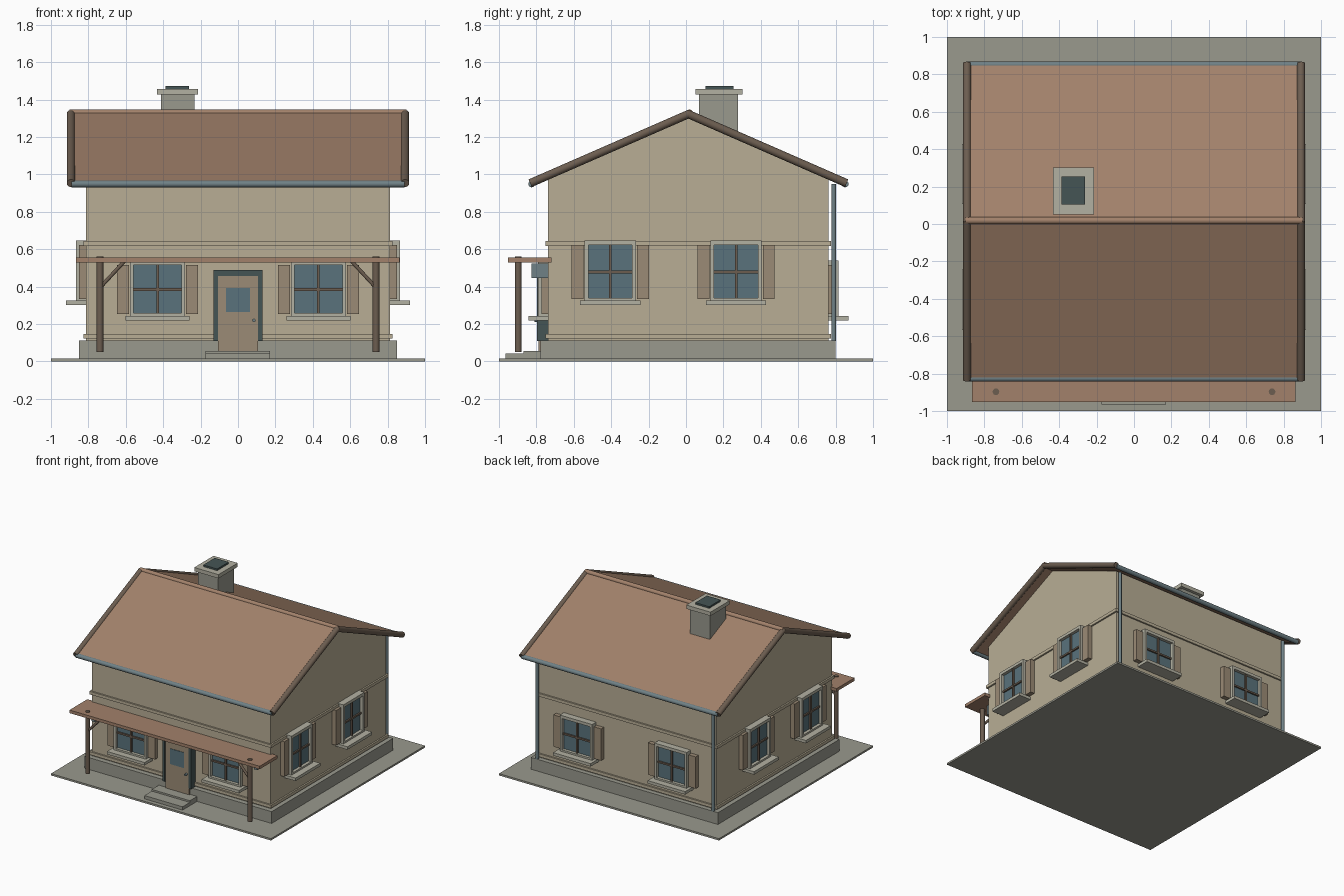
import bpy, bmesh, math
from mathutils import Vector

if "Cube" in bpy.data.objects:
    bpy.data.objects.remove(bpy.data.objects["Cube"])


def mat(name, r, g, b):
    m = bpy.data.materials.new(name)
    m.diffuse_color = (r, g, b, 1)
    m.use_nodes = True
    m.node_tree.nodes["Principled BSDF"].inputs["Base Color"].default_value = m.diffuse_color
    return m


PLASTER = mat("plaster", .48, .42, .30)
STONE = mat("stone", .32, .32, .27)
PALE = mat("pale_trim", .45, .44, .36)
TILE = mat("tile", .36, .22, .145)
TIMBER = mat("timber", .15, .11, .08)
SHUTTER = mat("shutter", .33, .26, .18)
GLASS = mat("glass", .10, .17, .20)
METAL = mat("metal", .16, .22, .24)
DARK = mat("dark_frame", .06, .09, .09)


def finish(name, bm, m):
    bmesh.ops.recalc_face_normals(bm, faces=bm.faces)
    me = bpy.data.meshes.new(name)
    bm.to_mesh(me)
    bm.free()
    me.materials.append(m)
    ob = bpy.data.objects.new(name, me)
    bpy.context.collection.objects.link(ob)
    return ob


def box(name, x, y, z, m):
    """Box from three (min, max) ranges."""
    bm = bmesh.new()
    bmesh.ops.create_cube(bm, size=1)
    for v in bm.verts:
        v.co = [sum(r) / 2 + c * abs(r[1] - r[0]) for r, c in zip((x, y, z), v.co)]
    return finish(name, bm, m)


def rod(name, a, b, r, m, sides=16):
    """Round bar from a to b."""
    a, b = Vector(a), Vector(b)
    bm = bmesh.new()
    bmesh.ops.create_cone(bm, cap_ends=True, segments=sides, radius1=r, radius2=r,
                          depth=(b - a).length)
    q = (b - a).to_track_quat('Z', 'Y')
    for v in bm.verts:
        v.co = q @ v.co + (a + b) / 2
    for f in bm.faces:
        f.smooth = len(f.verts) == 4
    return finish(name, bm, m)


def prism(name, profile, x0, x1, m):
    """Extrude a (y, z) profile along x."""
    bm = bmesh.new()
    f = bm.faces.new([bm.verts.new((x0, y, z)) for y, z in profile])
    ext = bmesh.ops.extrude_face_region(bm, geom=[f])
    for v in ext["geom"]:
        if isinstance(v, bmesh.types.BMVert):
            v.co.x = x1
    return finish(name, bm, m)


X, Y0, Y1, YC = .813, -.737, .762, .013   # wall extents and ridge line


def wall_box(name, side, u, d, z, m):
    """Box on a wall: u runs along the wall, d is the distance out of it."""
    if side in ("front", "back"):
        y = [Y0 - k for k in d] if side == "front" else [Y1 + k for k in d]
        return box(f"{side}_{name}", u, y, z, m)
    s = 1 if side == "right" else -1
    return box(f"{side}_{name}", [s * (X + k) for k in d], u, z, m)


# Ground slab, foundation, walls and gables
box("ground_slab", (-1, 1), (-1, 1), (0, .015), STONE)
box("foundation", (-.85, .85), (-.778, .80), (.015, .112), STONE)
box("walls", (-X, X), (Y0, Y1), (.11, .953), PLASTER)
prism("gables", [(Y0, .953), (Y1, .953), (Y1, .975), (YC, 1.305), (Y0, .975)], -X, X, PLASTER)

# Wall bands
for nm, z in (("lower_band", (.122, .147)), ("upper_band", (.618, .643))):
    box(nm, (-X - .013, X + .013), (Y0 - .013, Y1 + .013), z, PLASTER)

# Roof slopes, verge rods and gutters
RZ, EZ, RUN = 1.325, .955, .838
for s, tag in ((-1, "front"), (1, "back")):
    e = YC + s * RUN
    prism(f"{tag}_roof", [(YC, RZ + .01), (e, EZ + .01), (e, EZ - .014), (YC, RZ - .018)],
          -.895, .895, TILE)
    for x in (-.893, .893):
        rod(f"{tag}_verge", (x, YC - s * .006, RZ), (x, e + s * .008, EZ - .002), .022, TIMBER)
    rod(f"{tag}_gutter", (-.89, e, .949), (.89, e, .949), .018, METAL)
rod("ridge", (-.90, YC + .005, 1.328), (.90, YC + .005, 1.328), .019, TILE)

# Downpipes at the back corners
for x in (-.8, .8):
    rod("downpipe", (x, .79, .11), (x, .79, .95), .013, METAL)

# Chimney
box("chimney", (-.412, -.232), (.07, .277), (1.15, 1.43), STONE)
box("chimney_cap", (-.434, -.214), (.052, .302), (1.427, 1.458), PALE)
box("chimney_flue", (-.388, -.262), (.103, .253), (1.45, 1.472), DARK)


def window(side, c, z0, z1, w):
    """Framed four-pane window with sill and two shutters."""
    h, t = w / 2, .019
    zc = (z0 + z1) / 2
    wall_box("glass", side, (c - h, c + h), (0, .028), (z0, z1), GLASS)
    for s in (-1, 1):
        wall_box("window_jamb", side, (c + s * h, c + s * (h + t)), (0, .053), (z0, z1), PALE)
        wall_box("shutter", side, (c + s * (h + t + .006), c + s * (h + t + .070)), (0, .036),
                 (z0, z1), SHUTTER)
    wall_box("window_head", side, (c - h - t, c + h + t), (0, .053), (z1, z1 + .024), PALE)
    wall_box("window_base", side, (c - h - t, c + h + t), (0, .053), (z0 - .012, z0 + .004), PALE)
    wall_box("mullion", side, (c - .007, c + .007), (.02, .042), (z0, z1), TIMBER)
    wall_box("transom", side, (c - h, c + h), (.02, .04), (zc - .007, zc + .007), TIMBER)
    wall_box("sill", side, (c - h - .043, c + h + .043), (0, .106), (z0 - .034, z0 - .01), PALE)


for c in (-.43, .43):
    window("front", c, .254, .515, .255)
    window("back", c, .254, .515, .255)
for c in (-.405, .268):
    window("right", c, .335, .622, .235)
    window("left", c, .335, .622, .235)

# Door with frame, glazing and knob
for s in (-1, 1):
    wall_box("door_jamb", "front", (s * .108, s * .13), (0, .06), (.11, .49), DARK)
wall_box("door_head", "front", (-.13, .13), (0, .06), (.458, .49), DARK)
wall_box("door", "front", (-.108, .108), (0, .052), (.055, .46), SHUTTER)
wall_box("door_glass", "front", (-.065, .063), (.04, .056), (.265, .392), GLASS)
rod("door_knob", (.085, -.78, .22), (.085, -.81, .22), .009, METAL)

# Steps
box("lower_step", (-.175, .172), (-.965, -.77), (.015, .042), STONE)
box("upper_step", (-.175, .172), (-.87, -.77), (.04, .056), STONE)

# Porch roof, posts, braces and lamps
box("porch_roof", (-.865, .863), (-.952, -.72), (.53, .555), TILE)
for s in (-1, 1):
    x = s * .738
    rod("porch_post", (x, -.897, .05), (x, -.897, .56), .018, TIMBER)
    rod("porch_brace", (x - s * .005, -.897, .40), (x - s * .13, -.897, .535), .010, TIMBER)
    box("porch_lamp", (x - .016, x + .016), (-.825, Y0), (.445, .525), METAL)
